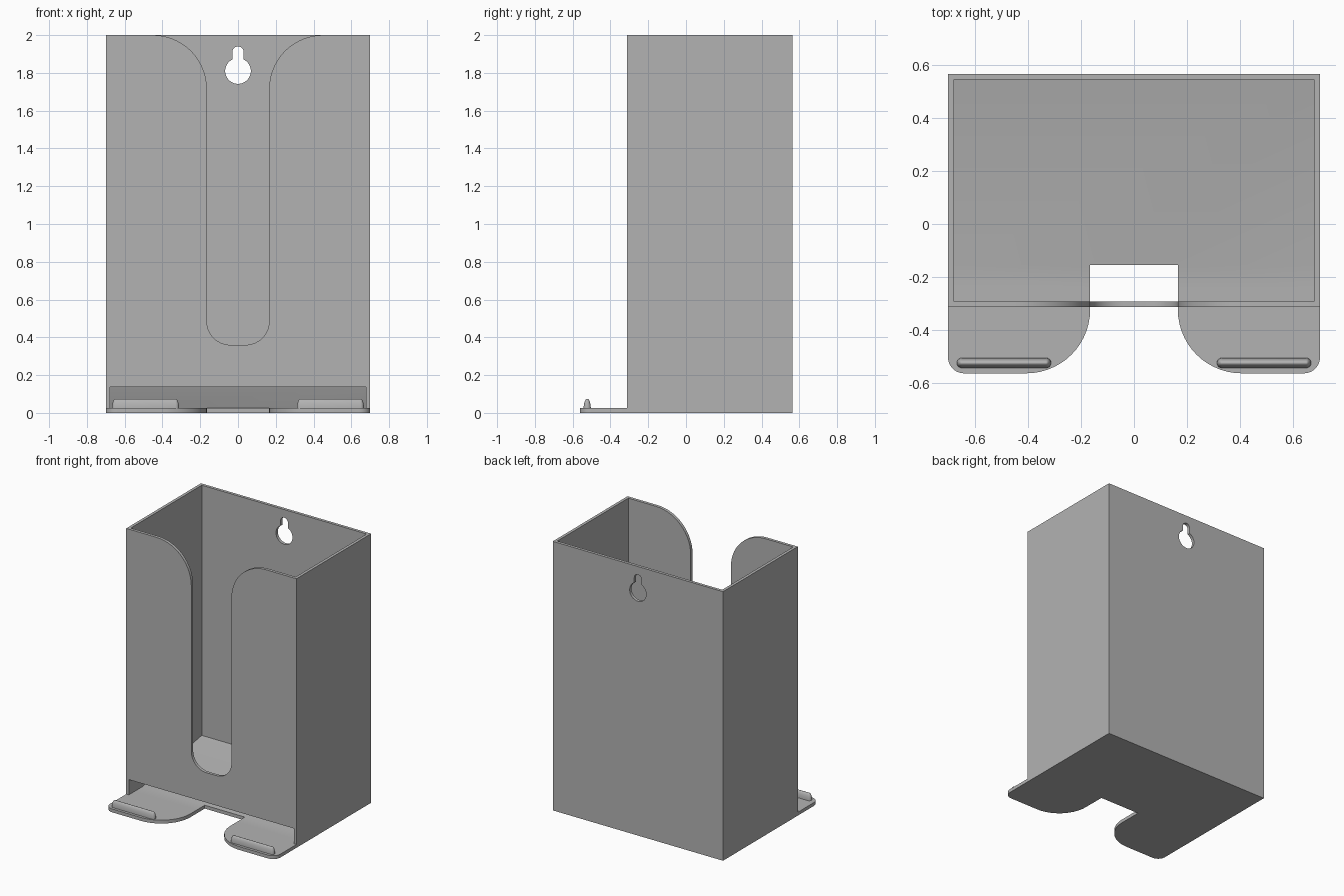
import bpy, bmesh, math

if "Cube" in bpy.data.objects:
    bpy.data.objects.remove(bpy.data.objects["Cube"])

grey = bpy.data.materials.new("grey plastic")
grey.diffuse_color = (0.45, 0.45, 0.45, 1)
grey.use_nodes = True
grey.node_tree.nodes["Principled BSDF"].inputs["Base Color"].default_value = grey.diffuse_color


def arc(cx, cy, r, a0, a1, n=14):
    """Points on an arc, angles in degrees."""
    return [(cx + r * math.cos(math.radians(a0 + (a1 - a0) * i / n)),
             cy + r * math.sin(math.radians(a0 + (a1 - a0) * i / n))) for i in range(n + 1)]


def finish(name, bm):
    bmesh.ops.recalc_face_normals(bm, faces=bm.faces)
    me = bpy.data.meshes.new(name)
    bm.to_mesh(me)
    bm.free()
    me.materials.append(grey)
    ob = bpy.data.objects.new(name, me)
    bpy.context.collection.objects.link(ob)
    return ob


def prism(name, pts, axis, lo, hi):
    """Extrude a 2D outline along an axis: x uses (y,z), y uses (x,z), z uses (x,y)."""
    place = {"x": lambda a, b, t: (t, a, b), "y": lambda a, b, t: (a, t, b),
             "z": lambda a, b, t: (a, b, t)}[axis]
    bm = bmesh.new()
    face = bm.faces.new([bm.verts.new(place(a, b, lo)) for a, b in pts])
    ext = bmesh.ops.extrude_face_region(bm, geom=[face])
    o, d = place(0, 0, 0), place(0, 0, hi - lo)
    bmesh.ops.translate(bm, vec=[q - p for p, q in zip(o, d)],
                        verts=[v for v in ext["geom"] if isinstance(v, bmesh.types.BMVert)])
    return finish(name, bm)


def rect(x0, y0, x1, y1):
    return [(x0, y0), (x1, y0), (x1, y1), (x0, y1)]


def combine(target, tool, op):
    mod = target.modifiers.new(tool.name, "BOOLEAN")
    mod.operation, mod.object, mod.solver = op, tool, "EXACT"
    bpy.context.view_layer.objects.active = target
    bpy.ops.object.modifier_apply(modifier=mod.name)
    bpy.data.objects.remove(tool)


W, FRONT, BACK, T, FLOOR = 0.70, -0.313, 0.565, 0.022, 0.025
S = 0.165  # half width of the slot and notch

# Box with an open top
box = prism("dispenser_box", rect(-W, FRONT, W, BACK), "z", 0, 2)

# Cavity with a floor that slopes down to the front
cavity = [(FRONT + T, FLOOR), (-0.155, FLOOR), (BACK - T, 0.14), (BACK - T, 2.1), (FRONT + T, 2.1)]
combine(box, prism("cavity", cavity, "x", -W + T, W - T), "DIFFERENCE")

# Low opening across the front
combine(box, prism("opening", rect(-W + T, FLOOR, W - T, 0.138), "y", -0.5, -0.25), "DIFFERENCE")

# Finger slot in the front wall, rounded below and flared at the top
half = arc(S - 0.125, 0.36 + 0.125, 0.125, -90, 0) + arc(S + 0.285, 2 - 0.285, 0.285, 180, 90)
half += [(S + 0.285, 2.1)]
slot = half + [(-x, z) for x, z in reversed(half)]
combine(box, prism("slot", slot, "y", -0.5, -0.2), "DIFFERENCE")

# Keyhole in the back wall
a = math.degrees(math.asin(0.03 / 0.068))
keyhole = arc(0, 1.81, 0.068, 90 + a, 450 - a, 36) + arc(0, 1.91, 0.03, 0, 180)
combine(box, prism("keyhole", keyhole, "y", 0.45, 0.7), "DIFFERENCE")

# Notch in the floor
combine(box, prism("notch", rect(-S, -0.5, S, -0.155), "z", -0.1, 0.08), "DIFFERENCE")

# Two tray tongues in front
Y = -0.562
for s in (1, -1):
    tongue = [(S, FRONT + T)] + arc(S + 0.24, Y + 0.24, 0.24, 180, 270)
    tongue += arc(W - 0.06, Y + 0.06, 0.06, 270, 360) + [(W, FRONT + T)]
    combine(box, prism("tongue", [(s * x, y) for x, y in tongue], "z", 0, FLOOR), "UNION")

# Rounded retaining ridges on the tongues
for s, side in ((1, "right"), (-1, "left")):
    bm = bmesh.new()
    rings = []
    for k in range(9):
        t = math.radians(85 * k / 8)
        r, z = 0.019 * math.cos(t), FLOOR - 0.003 + 0.053 * math.sin(t)
        pts = arc(0.648, -0.523, r, -90, 90, 10) + arc(0.331, -0.523, r, 90, 270, 10)
        rings.append([bm.verts.new((s * x, y, z)) for x, y in pts])
    for lo, hi in zip(rings, rings[1:]):
        for i in range(len(lo)):
            j = (i + 1) % len(lo)
            bm.faces.new((lo[i], lo[j], hi[j], hi[i]))
    bm.faces.new(rings[0])
    bm.faces.new(rings[-1])
    finish("ridge_" + side, bm)

# Smooth curved surfaces, keep edges sharp
bpy.ops.object.select_all(action="DESELECT")
for ob in bpy.context.collection.objects:
    ob.select_set(True)
bpy.context.view_layer.objects.active = box
bpy.ops.object.shade_smooth_by_angle(angle=math.radians(30))
